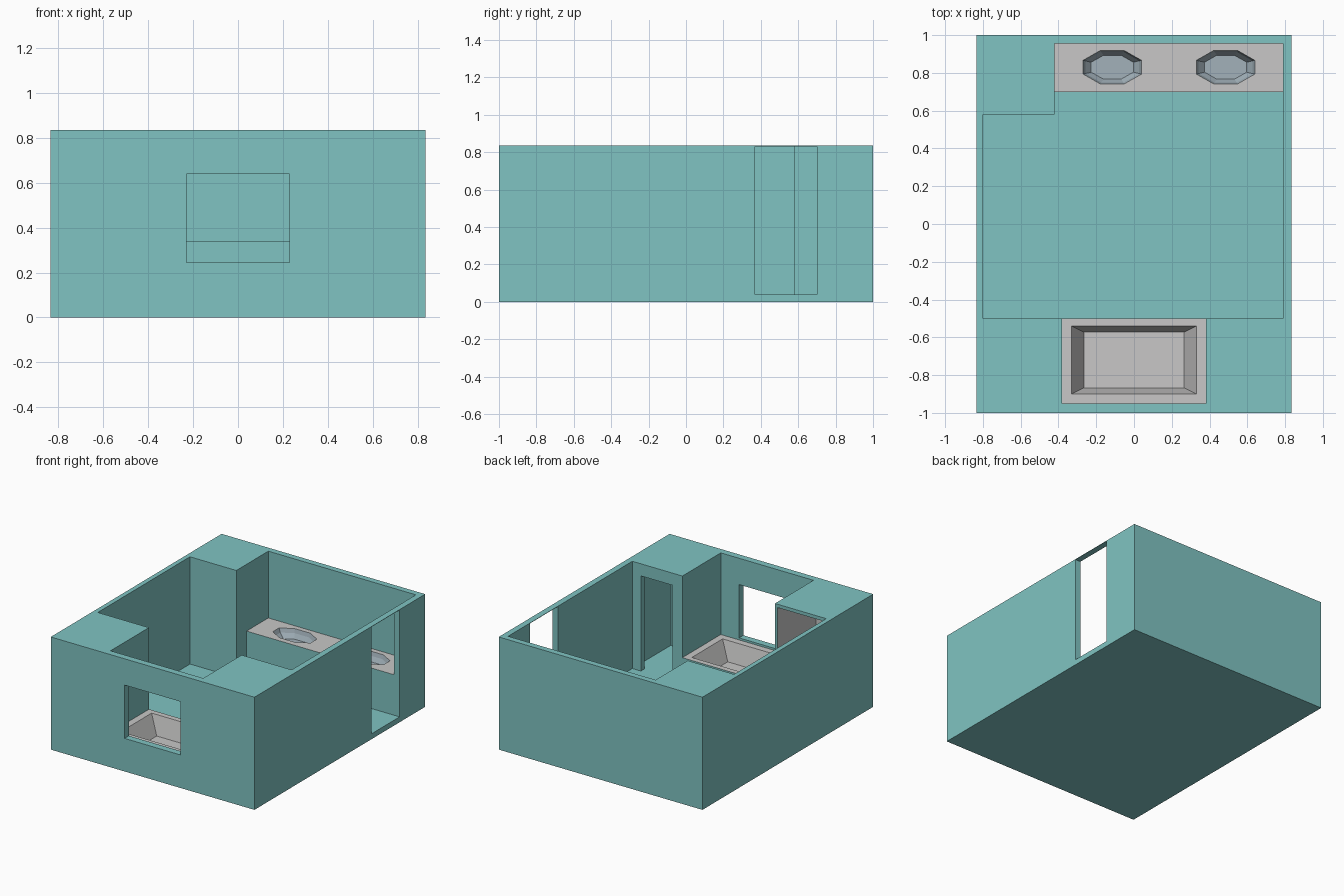
import bpy, bmesh, math
from mathutils import Vector

if "Cube" in bpy.data.objects:
    bpy.data.objects.remove(bpy.data.objects["Cube"])

H, FLOOR = 0.835, 0.04
COUNTER_Z, TUB_Z = 0.34, 0.23


def material(name, rgb):
    m = bpy.data.materials.new(name)
    m.diffuse_color = (*rgb, 1)
    m.use_nodes = True
    m.node_tree.nodes["Principled BSDF"].inputs["Base Color"].default_value = m.diffuse_color
    return m


MATS = [material("teal_wall", (0.215, 0.55, 0.54)),
        material("light_grey", (0.58, 0.575, 0.57)),
        material("basin_blue", (0.36, 0.44, 0.49))]


def mesh_object(name, bm):
    bmesh.ops.recalc_face_normals(bm, faces=bm.faces)
    me = bpy.data.meshes.new(name)
    bm.to_mesh(me)
    bm.free()
    ob = bpy.data.objects.new(name, me)
    bpy.context.collection.objects.link(ob)
    return ob


def box(name, x0, x1, y0, y1, z0, z1):
    bm = bmesh.new()
    bmesh.ops.create_cube(bm, size=1)
    for v in bm.verts:
        v.co = Vector(((x0 + x1) / 2 + v.co.x * (x1 - x0),
                       (y0 + y1) / 2 + v.co.y * (y1 - y0),
                       (z0 + z1) / 2 + v.co.z * (z1 - z0)))
    return mesh_object(name, bm)


def loft(name, rings):
    """Closed solid through rings of equal point count."""
    bm = bmesh.new()
    loops = [[bm.verts.new(p) for p in r] for r in rings]
    n = len(loops[0])
    for a, b in zip(loops, loops[1:]):
        for i in range(n):
            bm.faces.new((a[i], a[(i + 1) % n], b[(i + 1) % n], b[i]))
    bm.faces.new(loops[0])
    bm.faces.new(loops[-1])
    return mesh_object(name, bm)


def rect(x, y0, y1, z):
    return [(-x, y0, z), (x, y0, z), (x, y1, z), (-x, y1, z)]


def octagon(cx, cy, rx, ry, z):
    k = 1 / math.cos(math.pi / 8)
    return [(cx + rx * k * math.cos((i + .5) * math.pi / 4),
             cy + ry * k * math.sin((i + .5) * math.pi / 4), z) for i in range(8)]


def carve(ob, cutters, rule, keep=lambda c, n: True):
    """Subtract cutters, bake, drop hidden faces, colour faces by rule."""
    for c in cutters:
        c.hide_render = True
        m = ob.modifiers.new("cut", 'BOOLEAN')
        m.operation, m.solver, m.object = 'DIFFERENCE', 'EXACT', c
    dg = bpy.context.evaluated_depsgraph_get()
    me = bpy.data.meshes.new_from_object(ob.evaluated_get(dg))
    ob.modifiers.clear()
    ob.data = me
    for c in cutters:
        bpy.data.objects.remove(c)
    me.materials.clear()
    for m in MATS:
        me.materials.append(m)
    bm = bmesh.new()
    bm.from_mesh(me)
    bm.normal_update()
    hidden = []
    for f in bm.faces:
        c, n = f.calc_center_median(), f.normal
        f.material_index = rule(c, n)
        f.smooth = False
        if not keep(c, n):
            hidden.append(f)
    bmesh.ops.delete(bm, geom=hidden, context='FACES')
    bm.to_mesh(me)
    bm.free()


# room shell: solid block with the rooms and openings carved out
TOP = H + 0.1
room = box("room_shell", -0.835, 0.835, -1, 1, 0, H)
room_cutters = [
    box("main_room", -0.80, 0.79, -0.5, 0.58, FLOOR, TOP),
    box("sink_bay", -0.42, 0.79, 0.5, 0.955, FLOOR, TOP),
    box("tub_bay", -0.38, 0.38, -0.95, -0.4, FLOOR, TOP),
    box("window", -0.23, 0.23, -1.1, -0.9, 0.245, 0.64),
    box("side_door", 0.7, 0.9, 0.37, 0.70, FLOOR, 0.832),
    box("closet", 0.42, 0.79, -0.95, -0.54, FLOOR, 0.80),
    box("closet_door", 0.46, 0.72, -0.6, -0.45, FLOOR, 0.745),
    box("shower", -0.80, -0.40, -0.95, -0.45, FLOOR, 0.81),
]


def room_rule(c, n):
    # shower recess is lined in grey
    return int(-0.81 < c.x < -0.39 and -0.96 < c.y < -0.501 and 0.03 < c.z < 0.82)


carve(room, room_cutters, room_rule)

# counter with two octagonal basins
counter = box("sink_counter", -0.42, 0.79, 0.70, 0.955, FLOOR, COUNTER_Z)
sinks = []
for cx in (-0.115, 0.485):
    sinks.append(loft("sink_cutter", [
        octagon(cx, 0.83, 0.155 * s, 0.088 * s, COUNTER_Z + dz)
        for s, dz in ((1.02, 0.01), (1, 0), (0.92, -0.03), (0.72, -0.065))]))


def in_counter_basin(c):
    return 0.71 < c.y < 0.945 and FLOOR + 0.05 < c.z < COUNTER_Z - 0.002


carve(counter, sinks,
      lambda c, n: 2 if in_counter_basin(c) else int(n.z > 0.9),
      lambda c, n: in_counter_basin(c) or n.z > 0.9 or n.y < -0.9)

# bathtub with a sloping basin
tub = box("bathtub", -0.38, 0.38, -0.95, -0.5, FLOOR, TUB_Z)
basin = loft("tub_cutter", [rect(0.335, -0.9033, -0.537, TUB_Z + 0.01),
                            rect(0.33, -0.90, -0.54, TUB_Z),
                            rect(0.265, -0.867, -0.573, 0.09)])


def in_tub_basin(c):
    return abs(c.x) < 0.37 and -0.94 < c.y < -0.51 and 0.06 < c.z < TUB_Z - 0.002


carve(tub, [basin],
      lambda c, n: int(in_tub_basin(c) or n.z > 0.9),
      lambda c, n: in_tub_basin(c) or n.z > 0.9 or n.y > 0.9)
